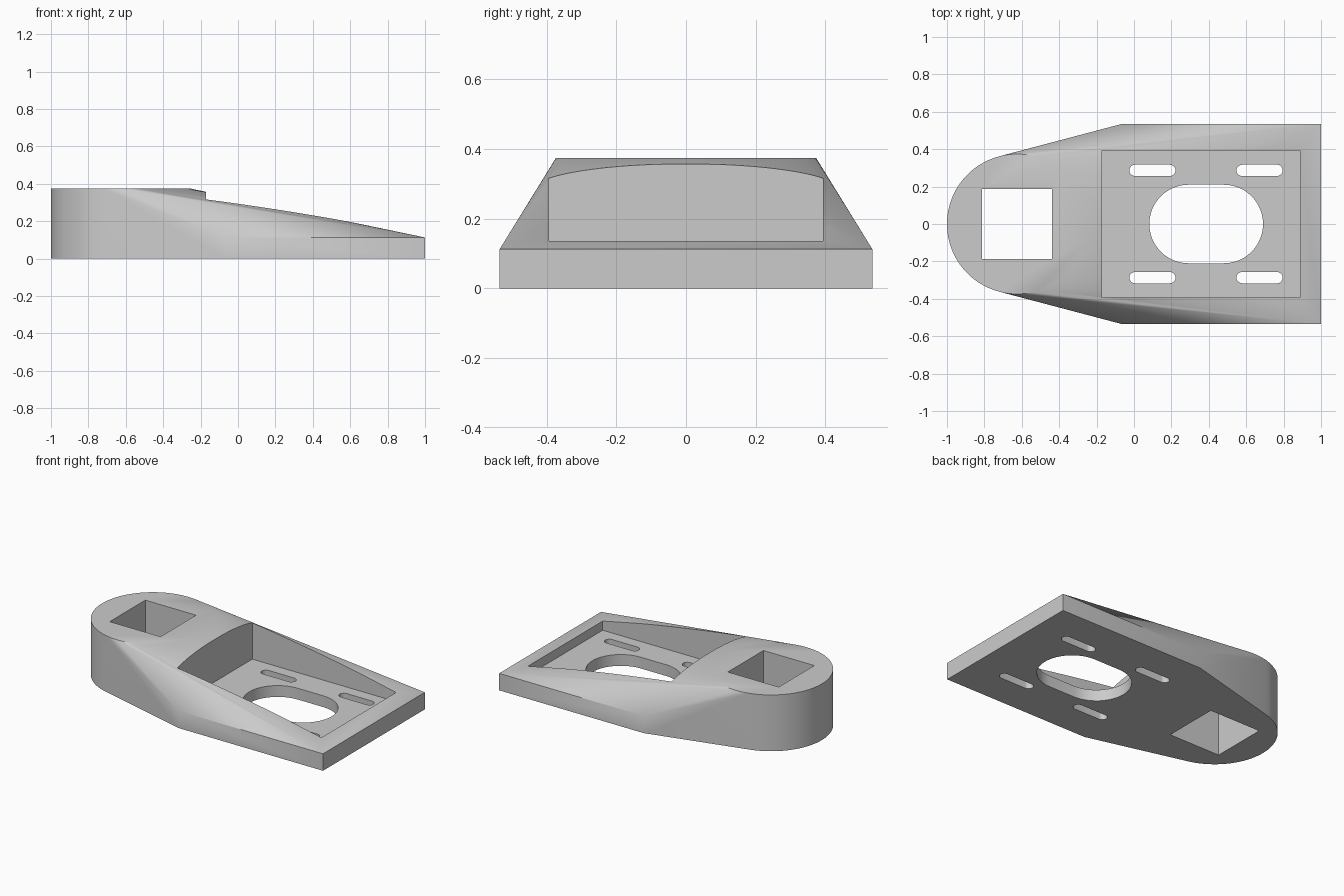
import bpy, bmesh, math

cube = bpy.data.objects.get("Cube")
if cube:
    bpy.data.objects.remove(cube, do_unlink=True)

grey = bpy.data.materials.new("plain grey")
grey.use_nodes = True
colour = (0.6, 0.6, 0.6, 1)
grey.diffuse_color = colour
grey.node_tree.nodes["Principled BSDF"].inputs["Base Color"].default_value = colour


def add_object(name, bm):
    bmesh.ops.recalc_face_normals(bm, faces=bm.faces)
    mesh = bpy.data.meshes.new(name)
    bm.to_mesh(mesh)
    bm.free()
    mesh.materials.append(grey)
    obj = bpy.data.objects.new(name, mesh)
    bpy.context.collection.objects.link(obj)
    return obj


def rectangle(x0, x1, y):
    return [(x0, -y), (x1, -y), (x1, y), (x0, y)]


def slot(x0, x1, y, r, steps=24):
    """Outline with two round ends; x0 and x1 are the arc centres."""
    points = []
    for cx, start in ((x1, -math.pi / 2), (x0, math.pi / 2)):
        for i in range(steps + 1):
            a = start + math.pi * i / steps
            points.append((cx + r * math.cos(a), y + r * math.sin(a)))
    return points


def prism(name, outline, z0, z1):
    bm = bmesh.new()
    face = bm.faces.new([bm.verts.new((x, y, z0)) for x, y in outline])
    up = bmesh.ops.extrude_face_region(bm, geom=[face])["geom"]
    verts = [g for g in up if isinstance(g, bmesh.types.BMVert)]
    bmesh.ops.translate(bm, verts=verts, vec=(0, 0, z1 - z0))
    return add_object(name, bm)


# Body: one skin stretched over a round post and a flat plate
bm = bmesh.new()
radius, segments = 0.374, 96
post = [(-0.626 + radius * math.cos(2 * math.pi * i / segments),
         radius * math.sin(2 * math.pi * i / segments)) for i in range(segments)]
for outline, top in ((post, 0.374), (rectangle(-0.065, 1, 0.535), 0.113)):
    for x, y in outline:
        for z in (0, top):
            bm.verts.new((x, y, z))
hull = bmesh.ops.convex_hull(bm, input=bm.verts)
spare = {g for g in hull["geom_interior"] + hull["geom_unused"]
         if isinstance(g, bmesh.types.BMVert)}
bmesh.ops.delete(bm, geom=list(spare), context="VERTS")
bmesh.ops.dissolve_limit(bm, angle_limit=math.radians(0.1),
                         verts=bm.verts, edges=bm.edges)
body = add_object("mount_body", bm)

# Cutters: recess, square socket, central opening and four screw slots
cutters = [
    prism("recess_cutter", rectangle(-0.17, 0.888, 0.393), 0.075, 0.6),
    prism("socket_cutter", rectangle(-0.813, -0.439, 0.187), -0.1, 0.6),
    prism("opening_cutter", slot(0.292, 0.48, 0, 0.21), -0.1, 0.6),
]
for x in (0.005, 0.578):
    for y in (-0.287, 0.287):
        cutters.append(prism("screw_slot_cutter", slot(x, x + 0.187, y, 0.03, 12), -0.1, 0.6))

bpy.context.view_layer.objects.active = body
body.select_set(True)
for cutter in cutters:
    mod = body.modifiers.new("cut", "BOOLEAN")
    mod.operation = "DIFFERENCE"
    mod.solver = "EXACT"
    mod.object = cutter
    bpy.ops.object.modifier_apply(modifier=mod.name)
    bpy.data.objects.remove(cutter, do_unlink=True)

bpy.ops.object.select_all(action="DESELECT")
body.select_set(True)
bpy.ops.object.shade_smooth_by_angle(angle=math.radians(30))
